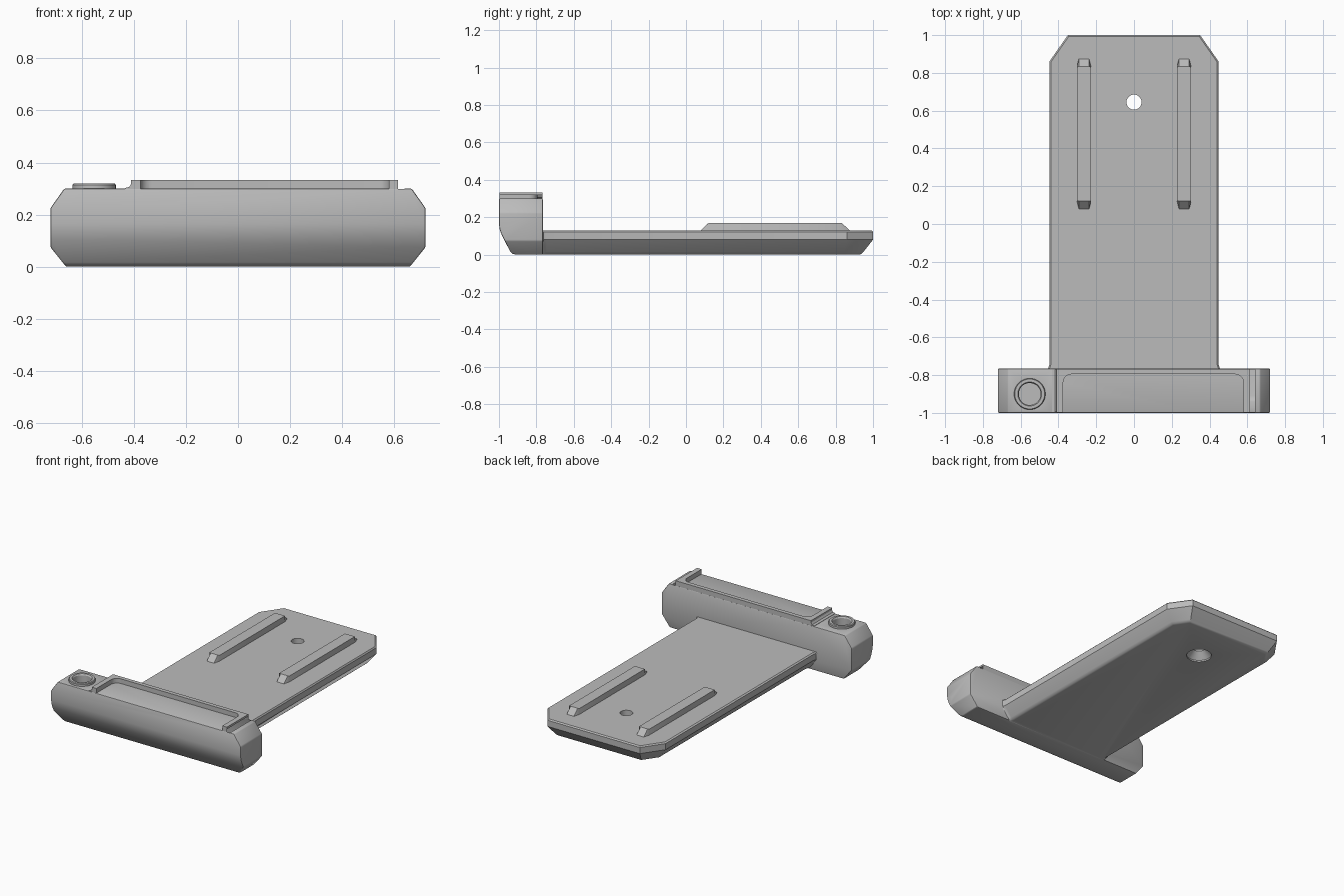
import bpy, bmesh
from math import sin, cos, pi, radians

if "Cube" in bpy.data.objects:
    bpy.data.objects.remove(bpy.data.objects["Cube"])

grey = bpy.data.materials.new("mid grey")
grey.use_nodes = True
colour = (0.5, 0.5, 0.5, 1)
grey.diffuse_color = colour
grey.node_tree.nodes["Principled BSDF"].inputs["Base Color"].default_value = colour


def loft(name, rings):
    """Closed solid through rings of 3D points."""
    bm = bmesh.new()
    loops = [[bm.verts.new(p) for p in ring] for ring in rings]
    n = len(loops[0])
    for a, b in zip(loops, loops[1:]):
        for i in range(n):
            j = (i + 1) % n
            bm.faces.new((a[i], a[j], b[j], b[i]))
    bm.faces.new(loops[0][::-1])
    bm.faces.new(loops[-1])
    bmesh.ops.recalc_face_normals(bm, faces=bm.faces)
    mesh = bpy.data.meshes.new(name)
    bm.to_mesh(mesh)
    bm.free()
    mesh.materials.append(grey)
    ob = bpy.data.objects.new(name, mesh)
    bpy.context.collection.objects.link(ob)
    return ob


def circle(x, y, z, r, n=40):
    return [(x + r * cos(2 * pi * i / n), y + r * sin(2 * pi * i / n), z) for i in range(n)]


def apply_modifiers(ob):
    bpy.ops.object.select_all(action='DESELECT')
    bpy.context.view_layer.objects.active = ob
    ob.select_set(True)
    for m in list(ob.modifiers):
        bpy.ops.object.modifier_apply(modifier=m.name)


def combine(ob, other, operation):
    """Boolean the other solid into ob and discard it."""
    m = ob.modifiers.new("boolean", 'BOOLEAN')
    m.operation, m.solver, m.object = operation, 'EXACT', other
    apply_modifiers(ob)
    bpy.data.objects.remove(other)


def finish(ob):
    apply_modifiers(ob)
    bpy.ops.object.shade_smooth_by_angle(angle=radians(30))


# Crossbar: rounded-under side profile trimmed to an octagonal front
side = [(-1, .3), (-1, .165), (-.996, .135), (-.985, .105), (-.94, .017),
        (-.93, .006), (-.91, 0), (-.765, 0), (-.765, .3)]
head = loft("crossbar", [[(x, y, z) for y, z in side] for x in (-.72, .72)])
front = [(.66, 0), (.72, .075), (.72, .225), (.667, .3)]
front += [(-x, z) for x, z in reversed(front)]
combine(head, loft("trim", [[(x, y, z) for x, z in front] for y in (-1.1, -.7)]), 'INTERSECT')
bevel = head.modifiers.new("edge", 'BEVEL')
bevel.width, bevel.segments, bevel.limit_method, bevel.angle_limit = .007, 2, 'ANGLE', radians(35)
apply_modifiers(head)

# Three-sided raised rim with rounded inner corners
FRONT, BACK, R = -.998, -.767, .045


def corner(cx, start):
    return [(cx + R * cos(start + i * pi / 12), -.795 - R + R * sin(start + i * pi / 12))
            for i in range(7)]


inner = [(.58, FRONT)] + corner(.58 - R, 0) + corner(-.375 + R, pi / 2) + [(-.375, FRONT)]
rim_plan = inner + [(-.41, FRONT), (-.41, BACK), (.615, BACK), (.615, FRONT)]
rim = loft("rim", [[(x, y, z) for x, y in rim_plan] for z in (.28, .332)])
combine(head, rim, 'UNION')

# Small fillets at the outer ends of the rim
for x, s in ((-.41, -1), (.615, 1)):
    wedge = [(x - s * .01, .29), (x + s * .026, .29), (x + s * .024, .302),
             (x + s * .008, .306), (x, .318), (x - s * .01, .318)]
    combine(head, loft("fillet", [[(px, y, z) for px, z in wedge] for y in (-.996, -.769)]), 'UNION')

# Round socket with a blind bore
BX, BY = -.552, -.9
combine(head, loft("socket", [circle(BX, BY, z, r) for z, r in ((.28, .083), (.314, .083), (.319, .079))]), 'UNION')
combine(head, loft("bore", [circle(BX, BY, z, r) for z, r in ((.22, .058), (.31, .058), (.33, .07))]), 'DIFFERENCE')
finish(head)


# Long plate: chamfered corners and a tapered underside
def plate_ring(z, i):
    half = [(.468 - i, -.772), (.454 - i, -.762), (.448 - i, -.745),
            (.448 - i, .86 - .32 * i), (.35 - .515 * i, 1 - i)]
    return [(x, y, z) for x, y in half] + [(-x, y, z) for x, y in reversed(half)]


plate = loft("plate", [plate_ring(z, i) for z, i in
                       ((0, .075), (.004, .063), (.014, .052), (.08, 0), (.122, 0), (.13, .008))])
# Countersunk through hole
sink = [(-.02, .08), (.01, .08), (.055, .04), (.2, .04)]
combine(plate, loft("hole", [circle(0, .645, z, r) for z, r in sink]), 'DIFFERENCE')
finish(plate)


# Two guide rails with sloped, tapering ends
def rail_ring(cx, z, end):
    quarter = [(.038, .355), (.027, end)]
    right = [(x, -y) for x, y in reversed(quarter)] + quarter
    ring = right + [(-x, -y) for x, y in right]
    return [(cx + x, .477 + y, z) for x, y in ring]


for label, cx in (("left", .265), ("right", -.265)):
    finish(loft(label + "_rail", [rail_ring(cx, .129, .398), rail_ring(cx, .17, .356)]))
